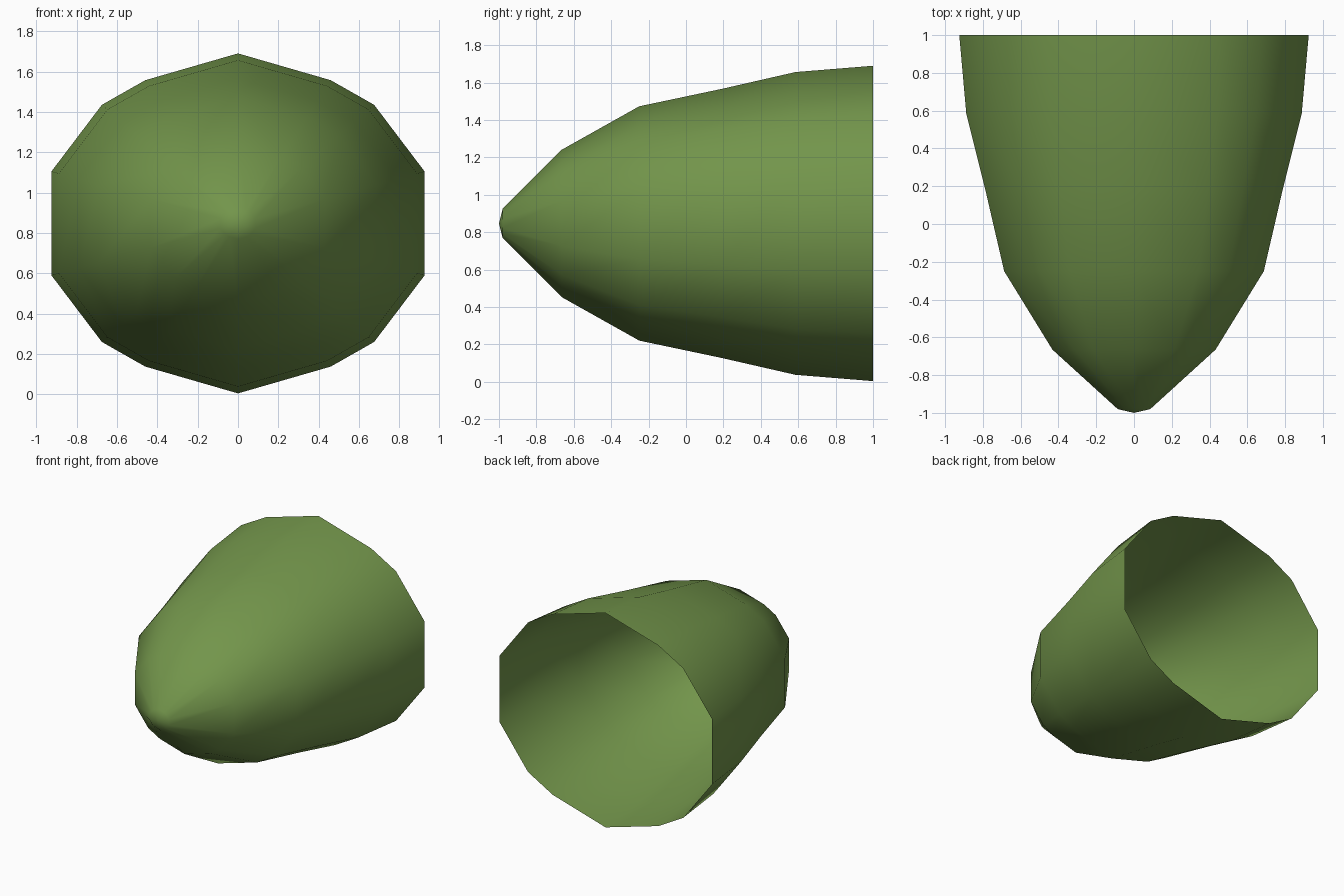
import bpy, bmesh

if "Cube" in bpy.data.objects:
    bpy.data.objects.remove(bpy.data.objects["Cube"])

# One flat colour
green = bpy.data.materials.new("leaf green")
green.diffuse_color = (0.17, 0.30, 0.07, 1)
green.use_nodes = True
green.node_tree.nodes["Principled BSDF"].inputs["Base Color"].default_value = green.diffuse_color

CENTRE_Z = 0.847
# Right half of the open rim, relative to its centre, top to bottom
half = [(0, 0.843), (0.46, 0.71), (0.675, 0.588), (0.925, 0.258)]
right = half + [(x, -z) for x, z in reversed(half)]
rim = right + [(-x, z) for x, z in reversed(right[1:-1])]

# Length position and scale of each ring, from rim to tip
rings = [(1.0, 1.0), (0.585, 0.96), (0.19, 0.853), (-0.25, 0.743),
         (-0.665, 0.467), (-0.98, 0.093)]

# Shell lofted through the rings and closed with a point at the front
bm = bmesh.new()
loops = [[bm.verts.new((x * s, y, CENTRE_Z + z * s)) for x, z in rim] for y, s in rings]
tip = bm.verts.new((0, -1.0, CENTRE_Z))
n = len(rim)
for i in range(n):
    j = (i + 1) % n
    for a, b in zip(loops, loops[1:]):
        bm.faces.new((a[i], a[j], b[j], b[i]))
    bm.faces.new((loops[-1][i], loops[-1][j], tip))
bmesh.ops.recalc_face_normals(bm, faces=bm.faces)
# Make sure the open shell faces outwards
bm.normal_update()
if sum(f.normal.dot(f.calc_center_median() - loops[0][0].co.lerp(loops[0][7].co, 0.5))
       for f in bm.faces) < 0:
    bmesh.ops.reverse_faces(bm, faces=bm.faces)
for f in bm.faces:
    f.smooth = True

mesh = bpy.data.meshes.new("hollow_nose_shell")
bm.to_mesh(mesh)
bm.free()
mesh.materials.append(green)
shell = bpy.data.objects.new("hollow_nose_shell", mesh)
bpy.context.collection.objects.link(shell)
